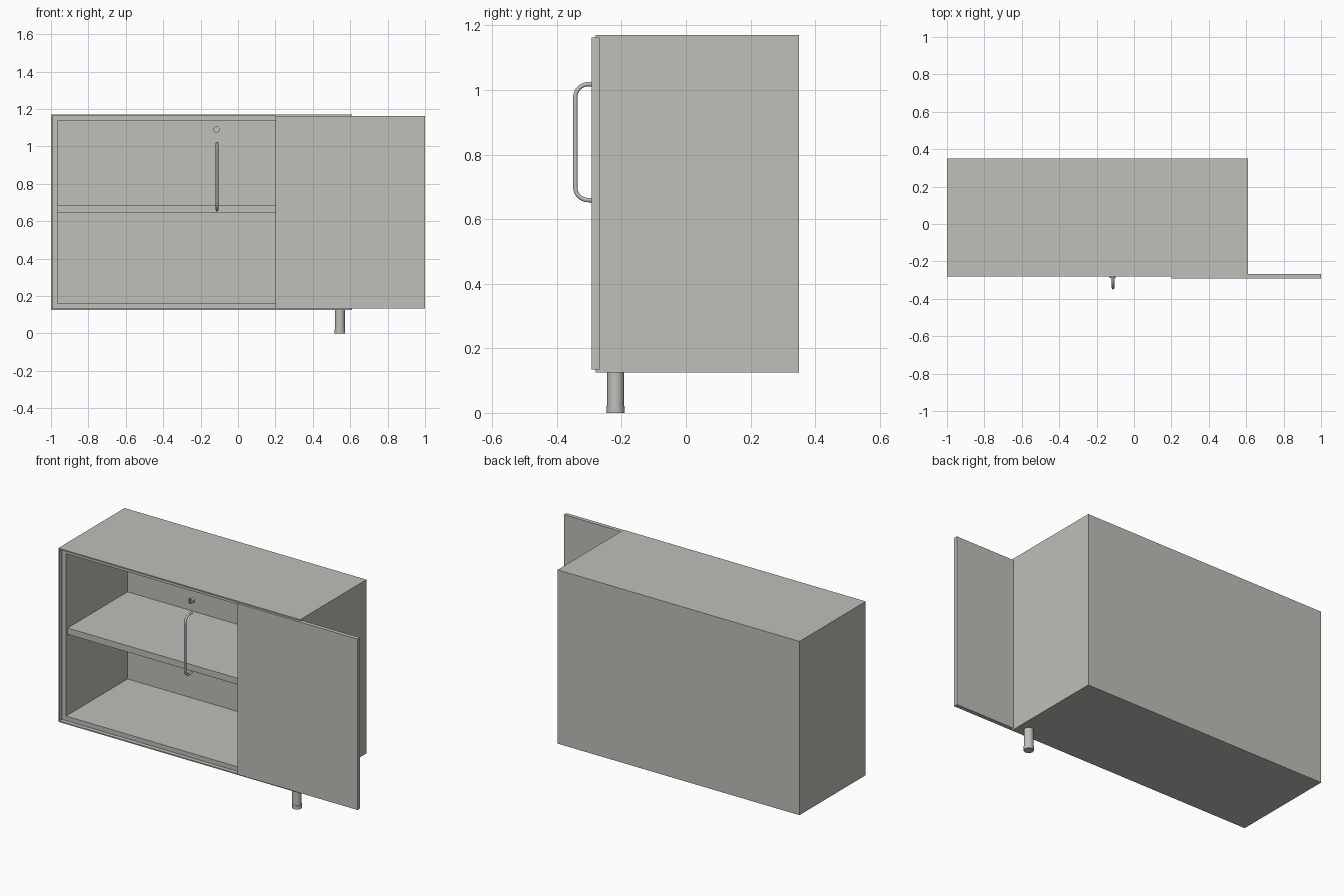
import bpy, bmesh, math
from mathutils import Vector, Matrix

cube = bpy.data.objects.get("Cube")
if cube:
    bpy.data.objects.remove(cube, do_unlink=True)

GREY = (0.52, 0.525, 0.485, 1)
mat = bpy.data.materials.new("warm_grey")
mat.use_nodes = True
mat.diffuse_color = GREY
mat.node_tree.nodes["Principled BSDF"].inputs["Base Color"].default_value = GREY


def finish(name, bm, smooth=False):
    bmesh.ops.recalc_face_normals(bm, faces=bm.faces)
    mesh = bpy.data.meshes.new(name)
    bm.to_mesh(mesh)
    bm.free()
    mesh.materials.append(mat)
    obj = bpy.data.objects.new(name, mesh)
    bpy.context.collection.objects.link(obj)
    if smooth:
        bpy.ops.object.select_all(action='DESELECT')
        obj.select_set(True)
        bpy.context.view_layer.objects.active = obj
        bpy.ops.object.shade_smooth_by_angle(angle=math.radians(35))
    return obj


def box_bm(lo, hi):
    lo, hi = Vector(lo), Vector(hi)
    bm = bmesh.new()
    bmesh.ops.create_cube(bm, size=1, matrix=Matrix.Translation((lo + hi) / 2)
                          @ Matrix.Diagonal((*(hi - lo), 1)))
    return bm


def add_cylinder(bm, centre, radius, depth, axis='Z'):
    turn = Matrix.Rotation(math.pi / 2, 4, 'X') if axis == 'Y' else Matrix()
    bmesh.ops.create_cone(bm, cap_ends=True, segments=32, radius1=radius, radius2=radius,
                          depth=depth, matrix=Matrix.Translation(centre) @ turn)


# Carcass: a box hollowed from the front, with a stepped rebate for the doors
X0, X1, Y0, Y1, Z0, Z1 = -1.0, 0.61, -0.28, 0.35, 0.125, 1.17
bm = box_bm((X0, Y0, Z0), (X1, Y1, Z1))
bm.normal_update()
front = min(bm.faces, key=lambda f: f.calc_center_median().y)
for rim, depth in ((0.007, 0.025), (0.027, 0.585)):
    bmesh.ops.inset_region(bm, faces=[front], thickness=rim, use_even_offset=True)
    bmesh.ops.inset_region(bm, faces=[front], thickness=0, depth=0)
    for v in front.verts:
        v.co.y += depth
finish("carcass", bm)

# Shelf and the shifted right-hand door
finish("shelf", box_bm((X0 + 0.034, -0.24, 0.645), (X1 - 0.034, 0.33, 0.683)))
finish("door", box_bm((0.2, -0.292, 0.134), (1.0, -0.268, 1.162)))

# Single leg with a slightly wider foot
bm = bmesh.new()
add_cylinder(bm, (0.545, -0.218, 0.0725), 0.026, 0.105)
add_cylinder(bm, (0.545, -0.218, 0.011), 0.028, 0.022)
finish("leg", bm, True)

# Bow handle with rounded corners
curve = bpy.data.curves.new("handle", 'CURVE')
curve.dimensions = '3D'
curve.bevel_depth = 0.007
curve.bevel_resolution = 3
curve.use_fill_caps = True
out, back, low, high, r = -0.343, -0.28, 0.659, 1.018, 0.04
path = [(back, low)]
for zc, start in ((low + r, -90), (high - r, -180)):
    for i in range(9):
        a = math.radians(start - 90 * i / 8)
        path.append((out + r + r * math.cos(a), zc + r * math.sin(a)))
path.append((back, high))
spline = curve.splines.new('POLY')
spline.points.add(len(path) - 1)
for p, (y, z) in zip(spline.points, path):
    p.co = (-0.112, y, z, 1)
spline.use_smooth = True
curve.materials.append(mat)
handle = bpy.data.objects.new("handle", curve)
bpy.context.collection.objects.link(handle)

# Lock barrel with a vertical key slot
bm = bmesh.new()
add_cylinder(bm, (-0.115, -0.279, 1.09), 0.017, 0.02, 'Y')
lock = finish("lock", bm, True)
slot = finish("slot_cutter", box_bm((-0.119, -0.3, 1.076), (-0.111, -0.281, 1.104)))
slot.hide_render = True
slot.hide_viewport = True
cut = lock.modifiers.new("key_slot", 'BOOLEAN')
cut.operation = 'DIFFERENCE'
cut.solver = 'EXACT'
cut.object = slot
